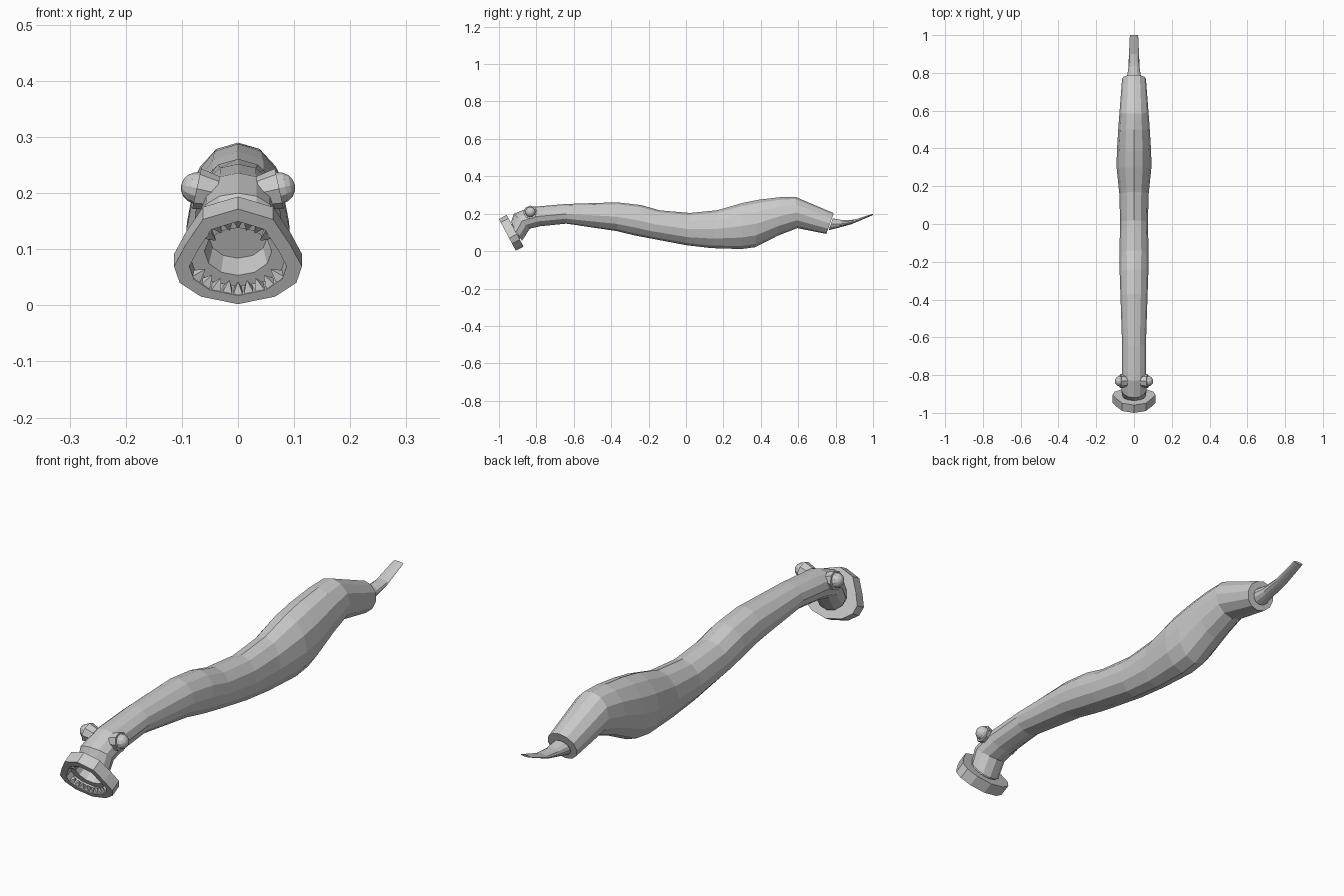
import bpy, bmesh, math
from mathutils import Vector, Matrix

if "Cube" in bpy.data.objects:
    bpy.data.objects.remove(bpy.data.objects["Cube"])

def make_loft(name, rings, cap_start=True, cap_end=True):
    bm = bmesh.new()
    loops = [[bm.verts.new(p) for p in r] for r in rings]
    n = len(loops[0])
    for a, b in zip(loops, loops[1:]):
        for i in range(n):
            j = (i + 1) % n
            bm.faces.new((a[i], a[j], b[j], b[i]))
    if cap_start:
        bm.faces.new(loops[0][::-1])
    if cap_end:
        bm.faces.new(loops[-1])
    bmesh.ops.recalc_face_normals(bm, faces=bm.faces)
    me = bpy.data.meshes.new(name)
    bm.to_mesh(me)
    bm.free()
    ob = bpy.data.objects.new(name, me)
    bpy.context.collection.objects.link(ob)
    return ob

def section(ty, tz, by, bz, w, s=1.0, n=12):
    """Elliptical ring spanning a top and a bottom point in the side view."""
    top, bot = Vector((0, ty, tz)), Vector((0, by, bz))
    c, h = (top + bot) / 2, (top - bot) / 2
    return [c + h * (s * math.cos(2 * math.pi * i / n))
            + Vector((w * s * math.sin(2 * math.pi * i / n), 0, 0)) for i in range(n)]

# Body: top y, z, bottom y, z, half width
stations = [
    (-.935, .155, -.877, .055, .064), (-.920, .200, -.835, .120, .066),
    (-.830, .236, -.780, .133, .065), (-.640, .252, -.640, .147, .063),
    (-.370, .261, -.370, .107, .072), (-.240, .246, -.270, .083, .076),
    (-.140, .218, -.190, .068, .077), (.020, .204, .000, .032, .074),
    (.170, .219, .136, .016, .077), (.300, .257, .296, .011, .092),
    (.390, .275, .370, .021, .091), (.500, .288, .490, .082, .084),
    (.585, .290, .595, .123, .077), (.790, .203, .750, .092, .063)]
rings = [section(*s) for s in stations]
rings.append(section(*stations[-1], s=.65))
make_loft("body", rings, cap_start=False)

# Flattened tail
make_loft("tail", [section(*s) for s in (
    (.785, .175, .763, .112, .038), (.835, .166, .815, .125, .030),
    (.900, .168, .885, .144, .027), (1.0, .200, .998, .192, .022))])

# Mouth: tilted egg-shaped collar with a hollow throat
CENTRE = Vector((0, -.955, .087))
UP = Vector((0, -.47, .883))
BACK = Vector((0, .883, .47))
half = [(0, .096), (.0625, .075), (.093, .024), (.114, -.02),
        (.104, -.053), (.066, -.081), (0, -.096)]
egg = half + [(-x, v) for x, v in half[-2:0:-1]]
oval = [(math.sin(math.pi * i / 6), math.cos(math.pi * i / 6)) for i in range(12)]

def mouth_ring(shape, sx, sv, dv, depth):
    return [CENTRE + Vector((x * sx, 0, 0)) + UP * (v * sv + dv) + BACK * depth
            for x, v in shape]

make_loft("mouth", [
    mouth_ring(oval, .062, .052, -.007, .047),
    mouth_ring(egg, 1, 1, 0, .047),
    mouth_ring(egg, 1, 1, 0, 0),
    mouth_ring(egg, .76, .78, -.004, 0),
    mouth_ring(egg, .74, .76, -.004, .03),
    mouth_ring(oval, .060, .048, -.006, .03),
    mouth_ring(oval, .052, .042, -.004, .08)], cap_start=False)

# Teeth: small pyramids pointing inward along the lower and upper rim
def tooth(name, x, v, depth=.013, h=.019, w=.0095):
    d = Vector((-x * .7, -v)).normalized()
    base = CENTRE + Vector((x, 0, 0)) + UP * v + BACK * depth
    out = Vector((d.x, 0, 0)) + UP * d.y
    side = out.cross(BACK)
    ring = [base - out * .003 + side * (w * a) + BACK * (.012 * b)
            for a, b in ((-1, -1), (1, -1), (1, 1), (-1, 1))]
    tip = [base + out * h + side * (.0008 * a) + BACK * (.0008 * b)
           for a, b in ((-1, -1), (1, -1), (1, 1), (-1, 1))]
    make_loft(name, [ring, tip])

for x, v in ((0, -.078), (.019, -.074), (.038, -.069), (.057, -.061), (.073, -.046),
             (0, .070), (.019, .065), (.038, .058), (.053, .040)):
    for s in ((1, -1) if x else (1,)):
        tooth("lower_tooth" if v < 0 else "upper_tooth", s * x, v)

# Eyes: eight-sided sockets with round eyeballs
for s in (1, -1):
    axis = Vector((s, 0, .22)).normalized()
    rot = axis.to_track_quat('Z', 'Y').to_matrix().to_4x4()
    bpy.ops.mesh.primitive_cone_add(vertices=8, radius1=.030, radius2=.037, depth=.036)
    socket = bpy.context.object
    socket.name = "eye_socket"
    socket.matrix_world = Matrix.Translation((s * .056, -.832, .204)) @ rot
    bpy.ops.mesh.primitive_uv_sphere_add(segments=12, ring_count=8, radius=.028)
    eye = bpy.context.object
    eye.name = "eyeball"
    eye.matrix_world = Matrix.Translation((s * .074, -.832, .209)) @ rot
